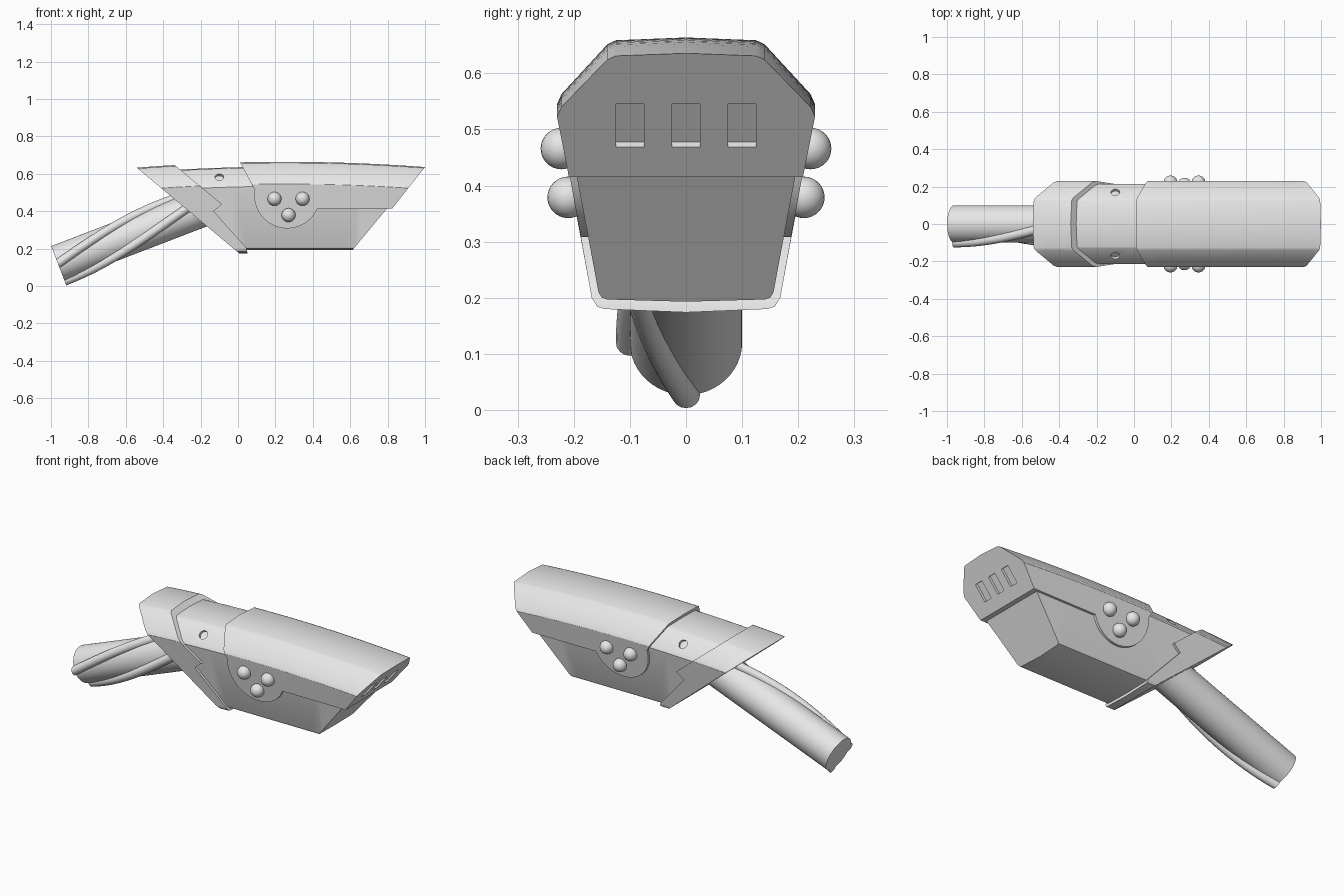
import bpy, bmesh
from math import sin, cos, pi, radians
from mathutils import Vector, Matrix

if "Cube" in bpy.data.objects:
    bpy.data.objects.remove(bpy.data.objects["Cube"], do_unlink=True)

grey = bpy.data.materials.new("plain grey")
grey.use_nodes = True
grey.diffuse_color = (0.8, 0.8, 0.8, 1)
grey.node_tree.nodes["Principled BSDF"].inputs["Base Color"].default_value = (0.8, 0.8, 0.8, 1)


def make(name, bm):
    bmesh.ops.recalc_face_normals(bm, faces=bm.faces)
    mesh = bpy.data.meshes.new(name)
    bm.to_mesh(mesh)
    bm.free()
    obj = bpy.data.objects.new(name, mesh)
    bpy.context.collection.objects.link(obj)
    mesh.materials.append(grey)
    return obj


def select(obj):
    bpy.ops.object.select_all(action='DESELECT')
    obj.select_set(True)
    bpy.context.view_layer.objects.active = obj


def smooth(obj):
    select(obj)
    bpy.ops.object.shade_smooth_by_angle(angle=radians(30))


def loft(name, rings):
    """Closed solid through a list of equal rings of points."""
    bm = bmesh.new()
    rows = [[bm.verts.new(p) for p in ring] for ring in rings]
    n = len(rows[0])
    for a, b in zip(rows, rows[1:]):
        for i in range(n):
            j = (i + 1) % n
            bm.faces.new((a[i], a[j], b[j], b[i]))
    bm.faces.new(rows[0])
    bm.faces.new(rows[-1][::-1])
    return make(name, bm)


def boolean(obj, cutter, operation):
    mod = obj.modifiers.new("cut", 'BOOLEAN')
    mod.operation, mod.object, mod.solver = operation, cutter, 'EXACT'
    select(obj)
    bpy.ops.object.modifier_apply(modifier=mod.name)
    bpy.data.objects.remove(cutter, do_unlink=True)


def hull(name, half, outline):
    """Arched hull with the given half section, trimmed to a side outline."""
    section = half + [(-y, z) for y, z in half[-2:0:-1]]
    rings = []
    for i in range(25):
        x = -0.7 + i * 0.075
        sag = 0.05 * (x - 0.25) ** 2
        rings.append([(x, y, z - sag if z > 0.5 else z) for y, z in section])
    obj = loft(name, rings)
    prism = loft("trim", [[(x, y, z) for x, z in outline] for y in (-0.5, 0.5)])
    boolean(obj, prism, 'INTERSECT')
    return obj


outer = [(0, 0.664), (0.125, 0.659), (0.14, 0.652), (0.222, 0.563), (0.23, 0.545),
         (0.168, 0.2), (0.158, 0.184), (0.145, 0.18), (0, 0.174)]
inner = [(0, 0.638), (0.12, 0.634), (0.132, 0.628), (0.206, 0.55), (0.214, 0.533),
         (0.156, 0.21), (0.15, 0.2), (0.14, 0.197), (0, 0.193)]

# Main body with a small round recess on each upper bevel
body = hull("main_body", inner, [(-0.56, 0.7), (0.05, 0.17), (0.594, 0.17),
                                 (0.797, 0.415), (0.797, 0.45), (0.7, 0.7)])
for side in (-1, 1):
    normal = Vector((0, side * 0.725, 0.688))
    bm = bmesh.new()
    bmesh.ops.create_cone(bm, segments=24, radius1=0.024, radius2=0.024, depth=0.03, cap_ends=True,
                          matrix=Matrix.Translation((-0.1, side * 0.17, 0.582))
                          @ normal.to_track_quat('Z', 'Y').to_matrix().to_4x4())
    boolean(body, make("recess", bm), 'DIFFERENCE')
smooth(body)

# Upper cover with a round lobe on each side
lobe = [(0.263 + 0.176 * cos(radians(a)), 0.484 + 0.176 * sin(radians(a)))
        for a in range(170, 338, 6)]
cover = hull("upper_cover", outer, [(-0.011, 0.7)] + lobe
             + [(0.425, 0.415), (0.825, 0.415), (1.053, 0.704)])

# Three vents sunk into the slanted end of the cover
slope, normal = Vector((0.62, 0, 0.785)), Vector((0.785, 0, -0.62))
for y in (-0.1, 0, 0.1):
    centre = Vector((0.825, y, 0.415)) + slope * 0.117
    frame = Matrix((normal, (0, 1, 0), slope)).transposed().to_4x4()
    bm = bmesh.new()
    bmesh.ops.create_cube(bm, size=1, matrix=Matrix.Translation(centre) @ frame
                          @ Matrix.Diagonal((0.03, 0.05, 0.098, 1)))
    boolean(cover, make("vent", bm), 'DIFFERENCE')
smooth(cover)

# Stepped collar around the rear
smooth(hull("rear_collar", outer, [(-0.622, 0.7), (0.03, 0.155), (0.055, 0.155), (0.045, 0.203),
                                   (-0.13, 0.4), (-0.085, 0.437), (-0.403, 0.7)]))

# Round studs on both lobes
for side in (-1, 1):
    for x, y, z in ((0.195, 0.222, 0.466), (0.345, 0.222, 0.466), (0.27, 0.21, 0.379)):
        bm = bmesh.new()
        bmesh.ops.create_uvsphere(bm, u_segments=24, v_segments=16, radius=0.037,
                                  matrix=Matrix.Translation((x, side * y, z)))
        smooth(make("side_stud", bm))

# Tilted round handle
start, tilt, length = Vector((-0.963, 0, 0.12)), radians(21), 0.92
axis, up, across = Vector((cos(tilt), 0, sin(tilt))), Vector((-sin(tilt), 0, cos(tilt))), Vector((0, 1, 0))


def on_handle(t, angle, radius=0.1):
    return start + axis * t + (across * cos(angle) + up * sin(angle)) * radius


smooth(loft("handle", [[on_handle(t, i * pi / 24) for i in range(48)] for t in (0, length)]))

# Two ribs twisting along the handle
for first in (180, 270):
    rings = []
    for k in range(33):
        t = length * k / 32
        angle = radians(first - 130 * k / 32)
        centre = on_handle(t, angle)
        rings.append([centre + (across * cos(i * pi / 8) + up * sin(i * pi / 8)) * 0.025
                      for i in range(16)])
    smooth(loft("handle_rib", rings))
